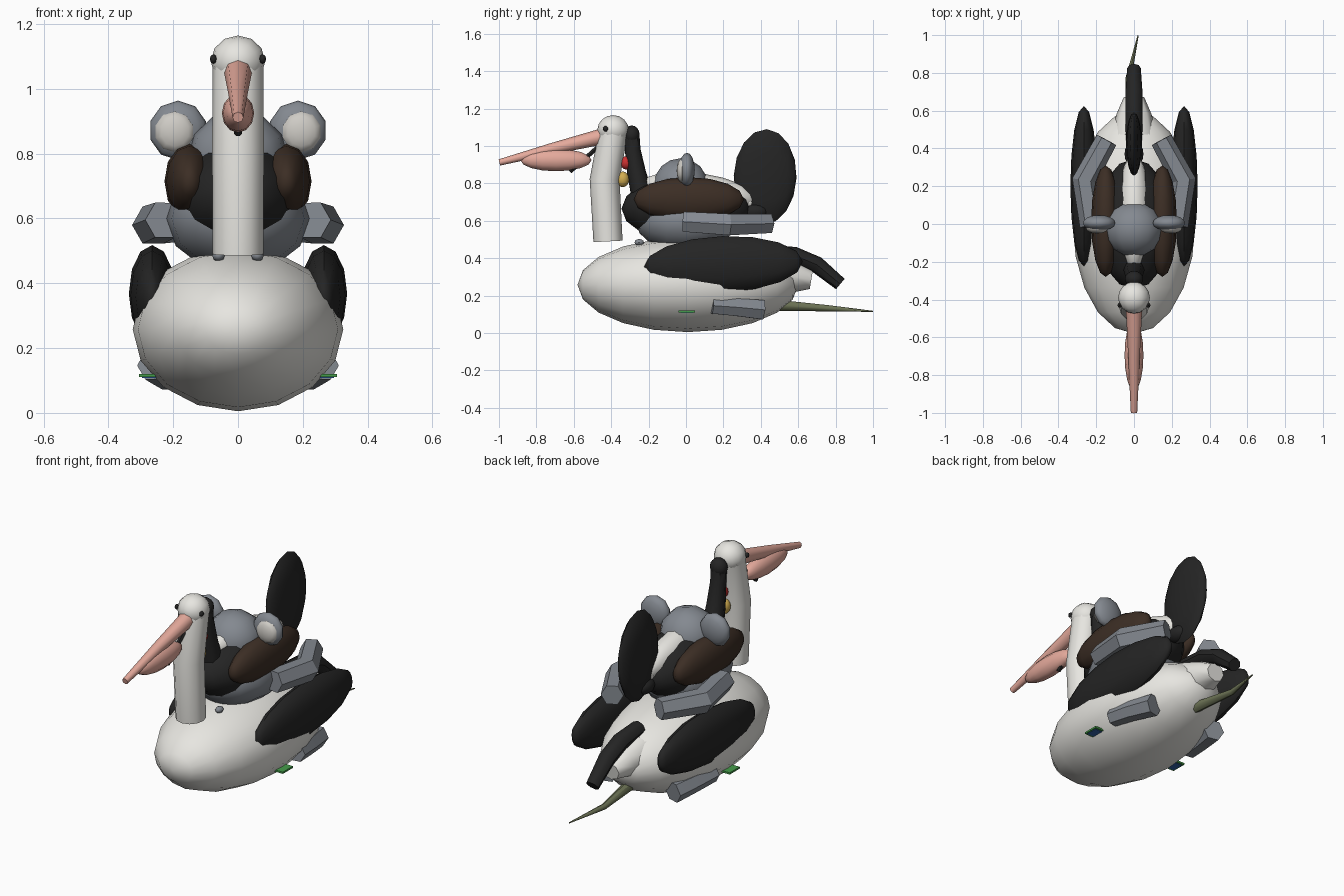
import bpy, bmesh, math
from mathutils import Vector, Matrix

if "Cube" in bpy.data.objects:
    bpy.data.objects.remove(bpy.data.objects["Cube"])

COLOURS = {
    "white": (0.80, 0.79, 0.75), "black": (0.018, 0.018, 0.018),
    "grey": (0.23, 0.25, 0.28), "brown": (0.045, 0.027, 0.018),
    "pink": (0.78, 0.40, 0.33), "red": (0.60, 0.03, 0.03),
    "gold": (0.65, 0.42, 0.08), "olive": (0.15, 0.17, 0.09),
    "green": (0.06, 0.33, 0.07), "blue": (0.03, 0.12, 0.40),
    "cream": (0.62, 0.60, 0.56),
}
MATS = {}
for key, rgb in COLOURS.items():
    MATS[key] = bpy.data.materials.new(key)
    MATS[key].diffuse_color = (*rgb, 1)


def finish(bm, name, colour, angle=45):
    bmesh.ops.recalc_face_normals(bm, faces=bm.faces)
    me = bpy.data.meshes.new(name)
    bm.to_mesh(me)
    bm.free()
    me.materials.append(MATS[colour])
    ob = bpy.data.objects.new(name, me)
    bpy.context.collection.objects.link(ob)
    bpy.ops.object.select_all(action='DESELECT')
    ob.select_set(True)
    bpy.context.view_layer.objects.active = ob
    bpy.ops.object.shade_smooth_by_angle(angle=math.radians(angle))
    return ob


def ellipsoid(name, colour, centre, radii, tilt=0, seg=12, rings=8):
    """Low-poly ellipsoid with its poles along y, tilted about x."""
    bm = bmesh.new()
    bmesh.ops.create_uvsphere(bm, u_segments=seg, v_segments=rings, radius=1)
    m = (Matrix.Translation(centre) @ Matrix.Rotation(math.radians(tilt), 4, 'X')
         @ Matrix.Diagonal((*radii, 1)) @ Matrix.Rotation(math.pi / 2, 4, 'X'))
    bmesh.ops.transform(bm, matrix=m, verts=bm.verts)
    return finish(bm, name, colour)


def tube(name, colour, path, sides=8, angle=45):
    """Capped tube through (x, y, z, radius) points."""
    bm = bmesh.new()
    pts = [Vector(p[:3]) for p in path]
    rings = []
    for i, p in enumerate(path):
        t = (pts[min(i + 1, len(pts) - 1)] - pts[max(i - 1, 0)]).normalized()
        u = Vector((1, 0, 0))
        u = (u - t * u.dot(t)).normalized()
        v = t.cross(u)
        rings.append([bm.verts.new(pts[i] + p[3] * (u * math.cos(a) + v * math.sin(a)))
                      for a in (2 * math.pi * k / sides for k in range(sides))])
    for a, b in zip(rings, rings[1:]):
        for k in range(sides):
            n = (k + 1) % sides
            bm.faces.new((a[k], a[n], b[n], b[k]))
    bm.faces.new(rings[0])
    bm.faces.new(rings[-1])
    return finish(bm, name, colour, angle)


def box(name, colour, centre, size):
    bm = bmesh.new()
    bmesh.ops.create_cube(bm, size=1)
    bmesh.ops.transform(bm, verts=bm.verts,
                        matrix=Matrix.Translation(centre) @ Matrix.Diagonal((*size, 1)))
    return finish(bm, name, colour)


# big white bird: body, neck, head, rump
ellipsoid("bird_body", "white", (0, 0.01, 0.258), (0.325, 0.59, 0.253), seg=16, rings=10)
tube("bird_neck", "white", [(0, -0.417, 0.49, 0.078), (0, -0.435, 0.82, 0.08),
                            (0, -0.39, 1.07, 0.078)], 12)
ellipsoid("bird_head", "white", (0, -0.39, 1.085), (0.084, 0.084, 0.08))
tube("bird_rump", "white", [(0, 0.46, 0.32, 0.11), (0, 0.58, 0.30, 0.085),
                            (0, 0.67, 0.285, 0.05)]).scale = (1.1, 1, 1)

# beak with throat pouch and dark strap
tube("upper_beak", "pink", [(0, -0.43, 1.055, 0.044), (0, -0.72, 0.985, 0.03),
                            (0, -0.998, 0.912, 0.017)])
ellipsoid("beak_pouch", "pink", (0, -0.695, 0.925), (0.05, 0.19, 0.06))
tube("beak_strap", "black", [(0, -0.62, 0.862, 0.012), (0, -0.42, 1.04, 0.014)], 6)

# upright dark neck behind the bird's head, with ball and bell
tube("dark_neck", "black", [(0, -0.23, 0.72, 0.06), (0, -0.265, 0.86, 0.05),
                            (0, -0.285, 0.98, 0.042), (0, -0.29, 1.05, 0.042)])
ellipsoid("dark_neck_head", "black", (0, -0.29, 1.06), (0.048, 0.042, 0.05))
ellipsoid("red_ball", "red", (0, -0.32, 0.91), (0.032, 0.03, 0.036))
ellipsoid("gold_bell", "gold", (0, -0.338, 0.822), (0.033, 0.034, 0.042))

# riders: grey body with domed head, dark body with white stripe
ellipsoid("grey_body", "grey", (0, 0.0, 0.60), (0.222, 0.27, 0.17))
ellipsoid("grey_head", "grey", (0, -0.028, 0.785), (0.155, 0.147, 0.15))
ellipsoid("dark_body", "black", (0, 0.0, 0.665), (0.20, 0.345, 0.175))
ellipsoid("back_stripe", "white", (0, 0.07, 0.755), (0.085, 0.31, 0.10), tilt=-8)
ellipsoid("stripe_end", "white", (0, 0.335, 0.70), (0.035, 0.035, 0.035))

# tails
ellipsoid("tail_root", "black", (0, 0.37, 0.65), (0.05, 0.07, 0.045))
ellipsoid("plume_tail", "black", (0, 0.423, 0.835), (0.042, 0.168, 0.255), tilt=-2)
tube("bent_tail", "black", [(0, 0.42, 0.43, 0.042), (0, 0.58, 0.415, 0.046),
                            (0, 0.70, 0.365, 0.045), (0, 0.825, 0.262, 0.036)])
tube("thin_tail", "olive", [(0.0, 0.45, 0.15, 0.032), (-0.03, 0.77, 0.132, 0.016),
                            (0.022, 0.999, 0.116, 0.003)])

# mirrored parts
for side, s in (("left", -1), ("right", 1)):
    ellipsoid(f"{side}_eye", "black", (s * 0.076, -0.43, 1.092), (0.011, 0.014, 0.015), seg=8, rings=6)
    ellipsoid(f"{side}_wing", "black", (s * 0.265, 0.2, 0.368), (0.072, 0.425, 0.15), tilt=2)
    ellipsoid(f"{side}_brown_flank", "brown", (s * 0.15, 0.015, 0.715), (0.077, 0.295, 0.118))
    ellipsoid(f"{side}_ear", "grey", (s * 0.185, 0.005, 0.872), (0.09, 0.042, 0.092), seg=10)
    ellipsoid(f"{side}_inner_ear", "cream", (s * 0.195, -0.022, 0.868), (0.062, 0.028, 0.064), seg=10)
    tube(f"{side}_arm", "grey", [(s * 0.145, 0.445, 0.585, 0.058), (s * 0.262, 0.23, 0.58, 0.066),
                                 (s * 0.225, -0.01, 0.595, 0.062)], 6, 30)
    tube(f"{side}_hind_foot", "grey", [(s * 0.262, 0.14, 0.147, 0.05), (s * 0.24, 0.27, 0.138, 0.054),
                                       (s * 0.205, 0.41, 0.125, 0.06)], 6, 30)
    ellipsoid(f"{side}_paw", "grey", (s * 0.06, -0.25, 0.485), (0.02, 0.025, 0.018), seg=8, rings=6)
    box(f"{side}_plate", "green", (s * 0.272, 0.005, 0.115), (0.066, 0.088, 0.01))
    box(f"{side}_plate_inset", "blue", (s * 0.275, 0.005, 0.113), (0.044, 0.066, 0.011))

for m in bpy.data.materials:
    if m.users and not m.is_grease_pencil:
        m.use_nodes = True
        m.node_tree.nodes["Principled BSDF"].inputs["Base Color"].default_value = m.diffuse_color
